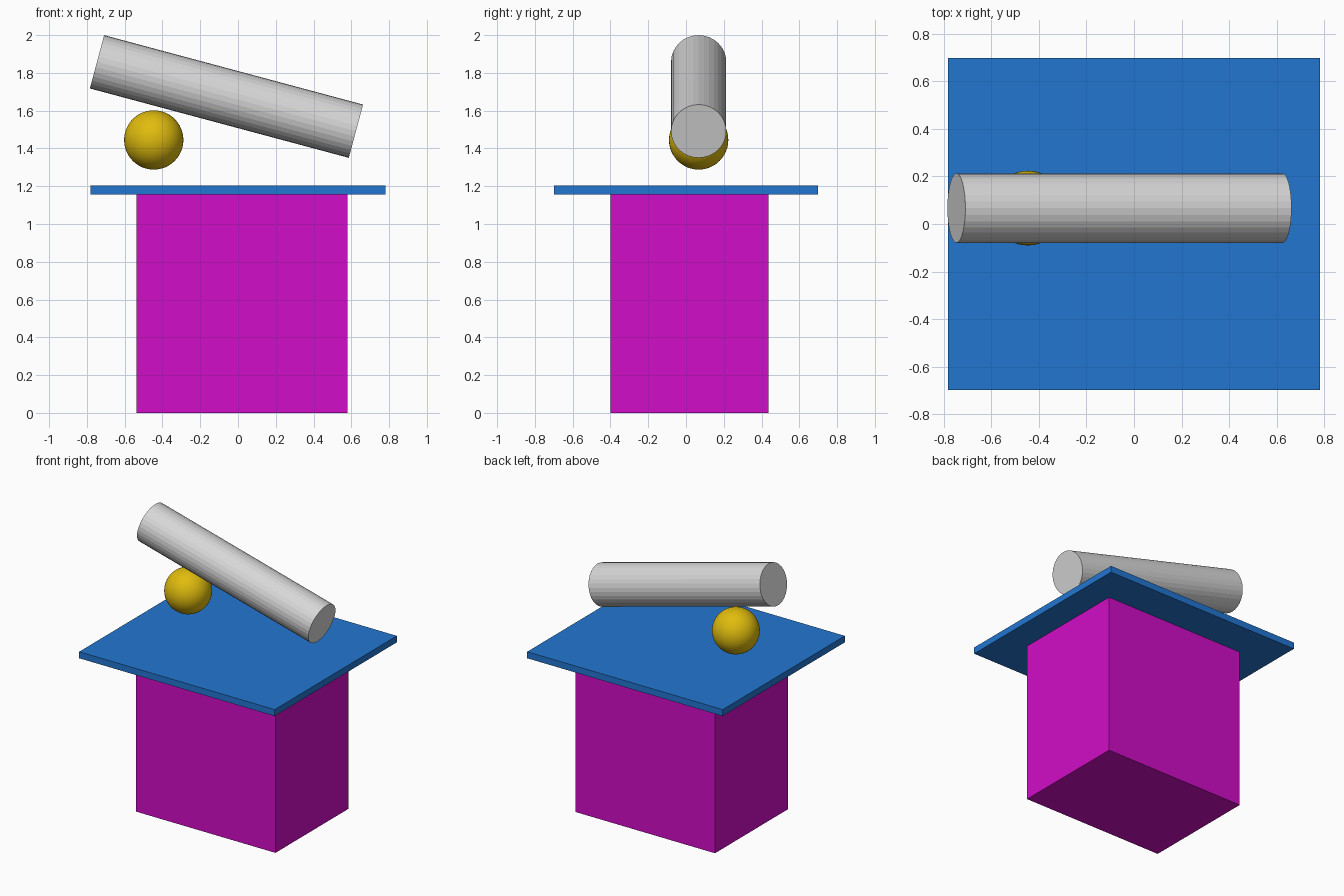
import bpy
import math

if "Cube" in bpy.data.objects:
    bpy.data.objects.remove(bpy.data.objects["Cube"])


def material(name, rgb):
    mat = bpy.data.materials.new(name)
    mat.diffuse_color = (*rgb, 1.0)
    mat.use_nodes = True
    mat.node_tree.nodes["Principled BSDF"].inputs["Base Color"].default_value = mat.diffuse_color
    return mat


def finish(name, mat):
    obj = bpy.context.object
    obj.name = name
    obj.data.materials.append(mat)
    return obj


def box(name, low, high, mat):
    center = [(a + b) / 2 for a, b in zip(low, high)]
    bpy.ops.mesh.primitive_cube_add(size=1, location=center)
    obj = finish(name, mat)
    obj.scale = [b - a for a, b in zip(low, high)]
    return obj


magenta = material("magenta", (0.64, 0.004, 0.57))
blue = material("blue", (0.016, 0.18, 0.64))
yellow = material("yellow", (0.74, 0.50, 0.004))
grey = material("light grey", (0.68, 0.68, 0.68))

# Pedestal and overhanging top slab
box("pedestal", (-0.538, -0.40, 0), (0.58, 0.437, 1.157), magenta)
box("top_slab", (-0.782, -0.698, 1.157), (0.782, 0.698, 1.204), blue)

# Ball floating under the raised end of the tube
bpy.ops.mesh.primitive_uv_sphere_add(segments=48, ring_count=24, radius=0.157,
                                     location=(-0.446, 0.067, 1.445))
finish("ball", yellow)
bpy.ops.object.shade_smooth()

# Solid cylinder tilted down 15 degrees towards +x
bpy.ops.mesh.primitive_cylinder_add(vertices=32, radius=0.146, depth=1.419,
                                    location=(-0.061, 0.067, 1.675),
                                    rotation=(0, math.radians(105), 0))
finish("tilted_cylinder", grey)
